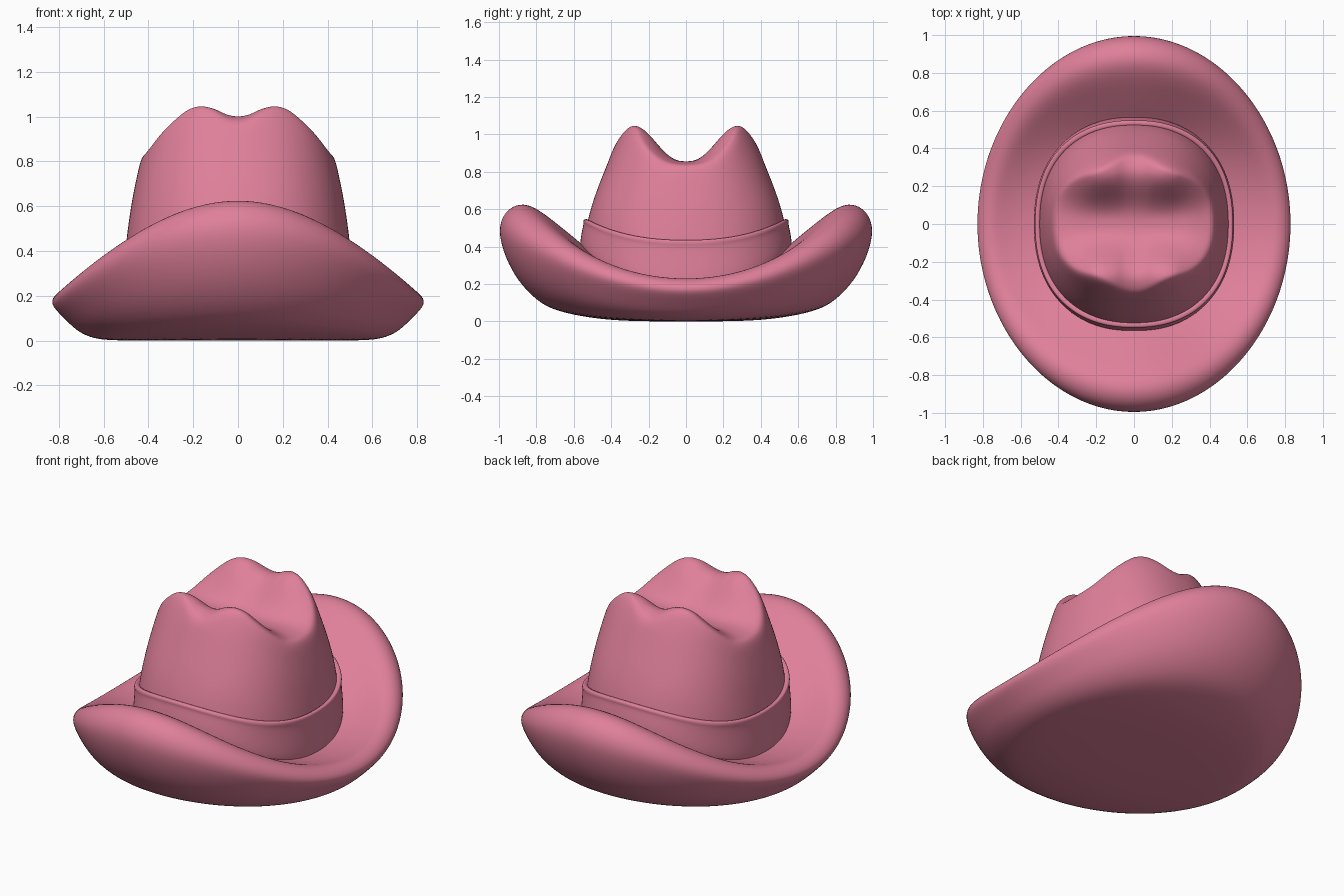
import bpy, math

if "Cube" in bpy.data.objects:
    bpy.data.objects.remove(bpy.data.objects["Cube"])

SEG = 64

felt = bpy.data.materials.new("pink_felt")
felt.diffuse_color = (0.74, 0.216, 0.323, 1)
felt.use_nodes = True
felt.node_tree.nodes["Principled BSDF"].inputs["Base Color"].default_value = felt.diffuse_color


def lerp_table(table, v):
    """Piecewise interpolation of rows (key, a, b, ...)."""
    if v <= table[0][0]:
        return table[0][1:]
    for p, q in zip(table, table[1:]):
        if v <= q[0]:
            f = (v - p[0]) / (q[0] - p[0])
            return tuple(a + (b - a) * f for a, b in zip(p[1:], q[1:]))
    return table[-1][1:]


def oval(t, ax, ay, n=2.0):
    c, s = math.cos(t), math.sin(t)
    return (ax * math.copysign(abs(c) ** (2 / n), c),
            ay * math.copysign(abs(s) ** (2 / n), s))


def loft(name, rings, cap_start=False, cap_end=False, loop=False):
    """Skin a list of equal rings and smooth the result."""
    verts = [v for r in rings for v in r]
    faces = []
    n = len(rings)
    for k in range(n if loop else n - 1):
        a, b = k * SEG, ((k + 1) % n) * SEG
        for i in range(SEG):
            j = (i + 1) % SEG
            faces.append((a + i, a + j, b + j, b + i))
    if cap_start:
        faces.append(tuple(reversed(range(SEG))))
    if cap_end:
        faces.append(tuple(range((n - 1) * SEG, n * SEG)))
    me = bpy.data.meshes.new(name)
    me.from_pydata(verts, [], faces)
    me.materials.append(felt)
    for p in me.polygons:
        p.use_smooth = True
    ob = bpy.data.objects.new(name, me)
    bpy.context.collection.objects.link(ob)
    m = ob.modifiers.new("smooth", 'SUBSURF')
    m.levels = m.render_levels = 2
    return ob


ANGLES = [2 * math.pi * i / SEG for i in range(SEG)]

# Brim: blends a flat side profile into a rolled-up front/back profile
END = [(.05, 0), (.3, .0), (.5, .015), (.7, .055), (.8, .11), (.9, .215),
       (.97, .345), (1.003, .47), (.99, .55), (.945, .61), (.87, .635),
       (.79, .6), (.7, .53), (.6, .45), (.52, .38), (.42, .34)]
SIDE = [(.05, 0), (.3, 0), (.55, 0), (.72, .002), (.8, .015), (.87, .045),
        (.925, .09), (.98, .135), (1.005, .165), (.995, .195), (.96, .22),
        (.91, .232), (.85, .22), (.74, .2), (.62, .195), (.5, .19)]
rings = []
for (re, ze), (rs, zs) in zip(END, SIDE):
    ring = []
    for t in ANGLES:
        w = math.sin(t) ** 2
        r = rs + (re - rs) * w
        x, y = oval(t, .83, 1.0)
        ring.append((x * r, y * r, zs + (ze - zs) * w))
    rings.append(ring)
loft("brim", rings, cap_start=True, cap_end=True)

# Crown: tapered wall, then a top with two ridges and a cross valley
WALL = [(.15, .52, .57), (.45, .50, .547), (.65, .47, .5),
        (.83, .43, .425), (.95, .40, .38), (1.05, .36, .33)]
RIDGE = [(0, 1.0), (.05, 1.008), (.1, 1.035), (.16, 1.05), (.22, 1.04),
         (.3, .98), (.37, .925), (.43, .85)]


def crown_top(x, y):
    ridge = lerp_table(RIDGE, abs(x))[0]
    y = abs(y)
    if y < .28:
        g = math.sin(math.pi / 2 * y / .28) ** 2.6
    else:
        g = 1 - .3 * ((y - .28) / .1) ** 2
    valley = .855 - .02 * max(0, abs(x) - .3) / .13
    return valley + (ridge - valley) * g


def crown_point(t, z):
    ax, ay = lerp_table(WALL, z)
    return oval(t, ax, ay, 2.25)


shoulder = []
for t in ANGLES:
    lo, hi = .7, 1.05
    for _ in range(20):
        z = (lo + hi) / 2
        if crown_top(*crown_point(t, z)) > z:
            lo = z
        else:
            hi = z
    shoulder.append(lo)

rings = []
for f in (0, .2, .4, .55, .7, .85, .96):
    rings.append([(*crown_point(t, .15 + (s - .15) * f), .15 + (s - .15) * f)
                  for t, s in zip(ANGLES, shoulder)])
for k in (.97, .9, .82, .74, .65, .55, .45, .35, .25, .15, .06):
    ring = []
    for t, s in zip(ANGLES, shoulder):
        x, y = crown_point(t, s)
        ring.append((x * k, y * k, crown_top(x * k, y * k)))
    rings.append(ring)
loft("crown", rings, cap_end=True)

# Hat band: thin ring that dips at the sides, with a small lip on top
BAND = [(-.02, 0), (.018, 0), (.018, .5), (.017, .86), (.023, .91),
        (.023, .98), (.017, 1), (-.02, 1)]
rings = []
for off, f in BAND:
    ring = []
    for t in ANGLES:
        w = math.sin(t) ** 2
        low, high = .17 + .2 * w, .435 + .112 * w
        z = low + (high - low) * f
        ax, ay = lerp_table(WALL, z)
        ring.append((*oval(t, ax + off, ay + off, 2.25), z))
    rings.append(ring)
loft("hat_band", rings, loop=True)
